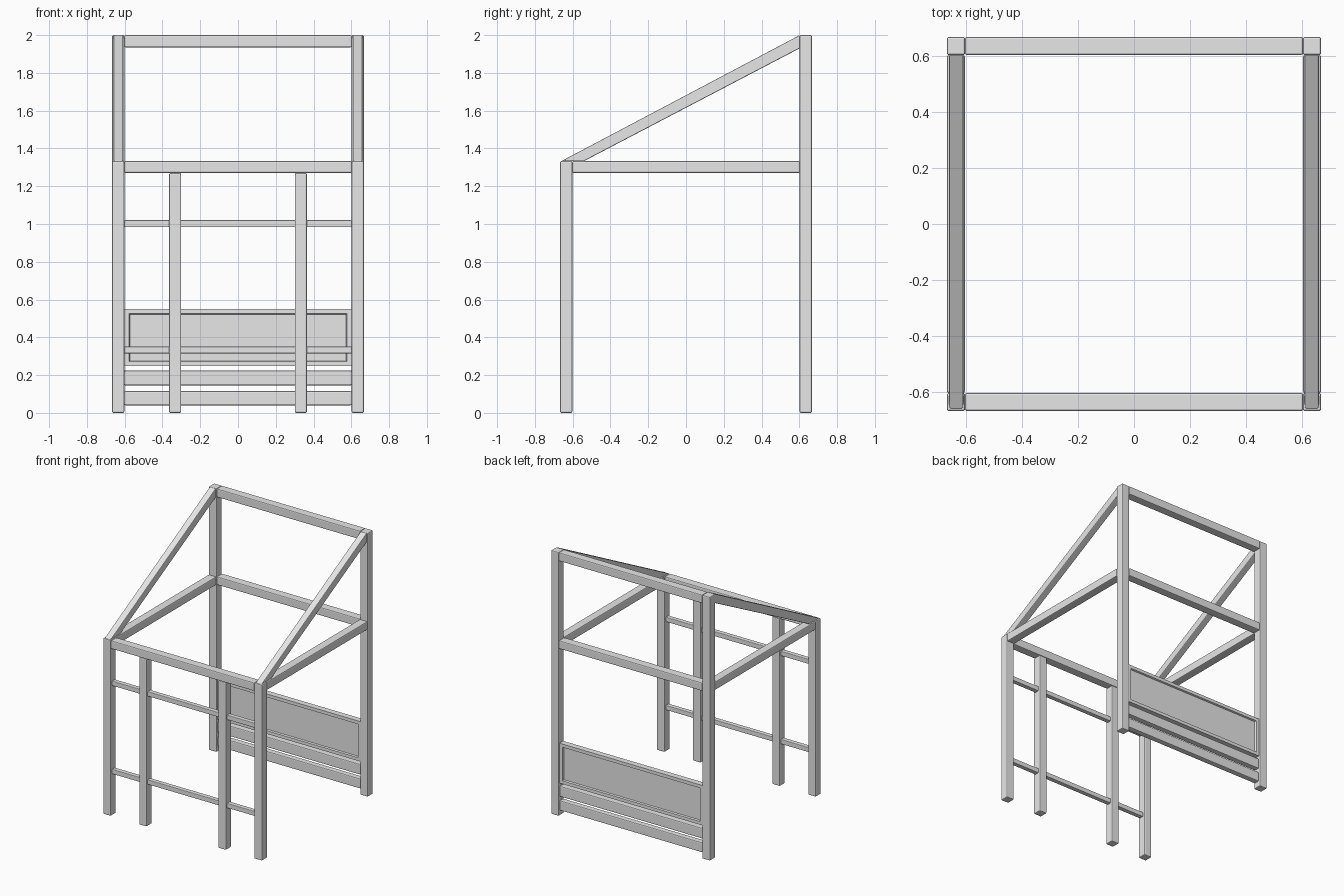
import bpy
import bmesh
from mathutils import Vector

cube = bpy.data.objects.get("Cube")
if cube:
    bpy.data.objects.remove(cube, do_unlink=True)

gray = bpy.data.materials.new("light_gray")
gray.use_nodes = True
COLOR = (0.8, 0.8, 0.8, 1)
gray.diffuse_color = COLOR
gray.node_tree.nodes["Principled BSDF"].inputs["Base Color"].default_value = COLOR

OUT, IN = 0.667, 0.602      # outer and inner faces of the frame
EAVE, TOP = 1.333, 2.0      # front and back post heights


def finish(name, bm, bevel):
    bmesh.ops.recalc_face_normals(bm, faces=bm.faces)
    mesh = bpy.data.meshes.new(name)
    bm.to_mesh(mesh)
    bm.free()
    mesh.materials.append(gray)
    obj = bpy.data.objects.new(name, mesh)
    bpy.context.collection.objects.link(obj)
    if bevel:
        mod = obj.modifiers.new("soft_edges", "BEVEL")
        mod.width = bevel
        mod.segments = 2
    return obj


def beam(name, x, y, z, bevel=0.007):
    """Box given by its (low, high) span on each axis."""
    bm = bmesh.new()
    bmesh.ops.create_cube(bm, size=1)
    for v in bm.verts:
        v.co = Vector([lo + (c + 0.5) * (hi - lo) for c, (lo, hi) in zip(v.co, (x, y, z))])
    return finish(name, bm, bevel)


def span(side):
    return (IN, OUT) if side > 0 else (-OUT, -IN)


FRONT, BACK, WIDE = span(-1), span(1), (-IN, IN)

for side, label in ((1, "left"), (-1, "right")):
    # corner posts
    beam(f"front_{label}_post", span(side), FRONT, (0, EAVE))
    beam(f"back_{label}_post", span(side), BACK, (0, TOP))
    # inner front uprights
    mid = side * 0.333
    beam(f"front_{label}_upright", (mid - 0.032, mid + 0.032), FRONT, (0, 1.27))
    # side rails
    beam(f"{label}_side_rail", span(side), (-IN, IN), (1.27, EAVE))
    # sloping rafters, cut to meet the posts
    bm = bmesh.new()
    profile = [(-0.66, EAVE), (-0.54, EAVE), (IN, 1.93), (IN, TOP)]
    face = bm.faces.new([bm.verts.new((side * 0.608, y, z)) for y, z in profile])
    moved = bmesh.ops.extrude_face_region(bm, geom=[face])["geom"]
    bmesh.ops.translate(bm, vec=(side * 0.051, 0, 0),
                        verts=[g for g in moved if isinstance(g, bmesh.types.BMVert)])
    finish(f"{label}_rafter", bm, 0.005)

# cross rails
beam("front_top_rail", WIDE, FRONT, (1.27, EAVE))
beam("back_middle_rail", WIDE, BACK, (1.27, EAVE))
beam("back_top_rail", WIDE, BACK, (1.935, TOP))

# thin front rails
for name, z in (("front_upper_bar", 1.002), ("front_lower_bar", 0.333)):
    beam(name, WIDE, (-0.652, -0.617), (z - 0.018, z + 0.018), 0.004)

# lower back boards
beam("back_lower_board", WIDE, (0.612, 0.657), (0.04, 0.115))
beam("back_upper_board", WIDE, (0.612, 0.657), (0.145, 0.225))

# back panel with a recessed field on both faces
panel = beam("back_panel", WIDE, (0.612, 0.657), (0.247, 0.55), 0)
bm = bmesh.new()
bm.from_mesh(panel.data)
bm.normal_update()
broad = [f for f in bm.faces if abs(f.normal.y) > 0.9]
bmesh.ops.inset_individual(bm, faces=broad, thickness=0.035)
bmesh.ops.inset_individual(bm, faces=broad, thickness=0.006, depth=-0.012)
bm.to_mesh(panel.data)
bm.free()
